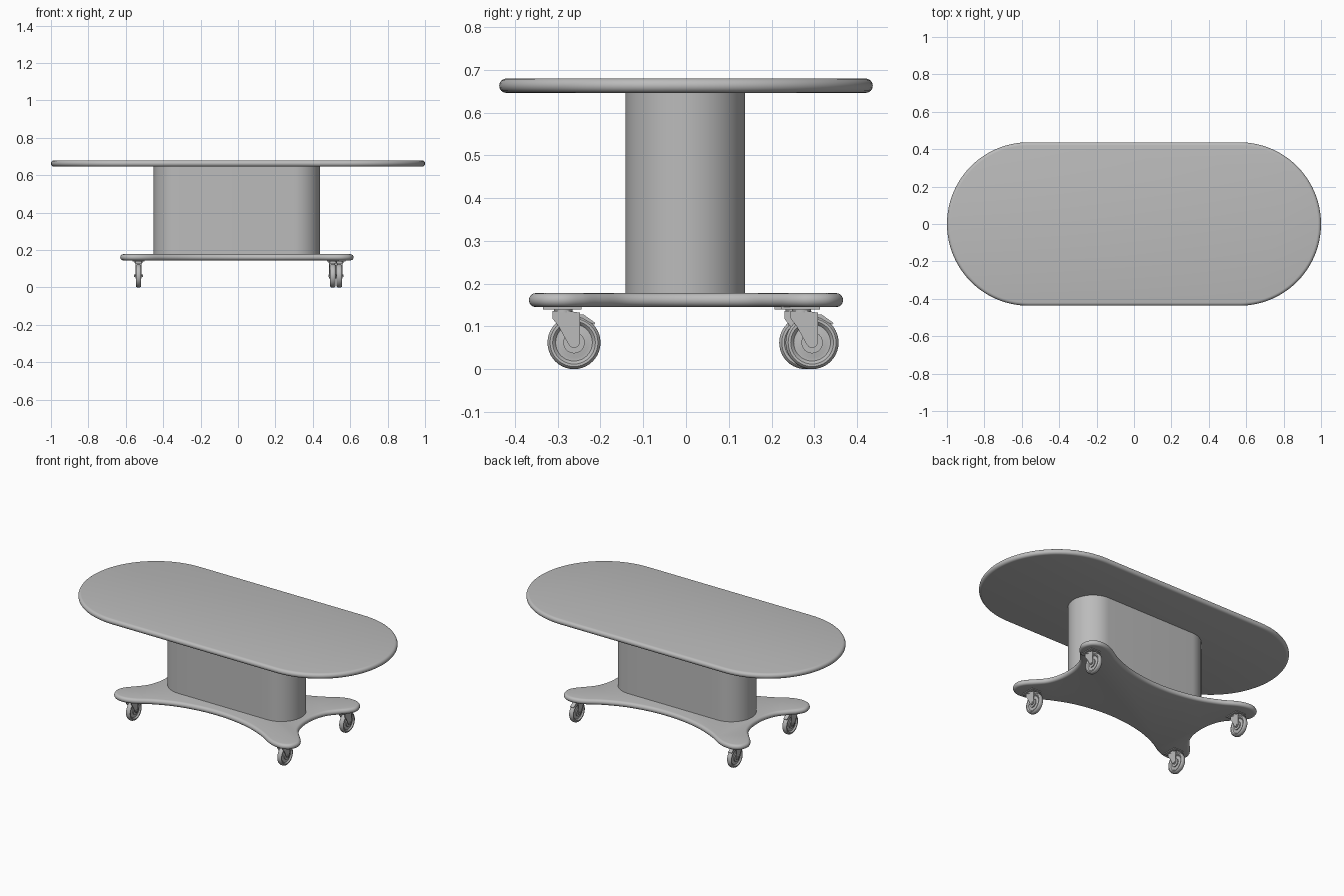
import bpy, bmesh
from math import sin, cos, pi
from mathutils import Vector

cube = bpy.data.objects.get("Cube")
if cube:
    bpy.data.objects.remove(cube, do_unlink=True)

grey = bpy.data.materials.new("Plain Grey")
grey.use_nodes = True
GREY = (0.5, 0.5, 0.5, 1)
grey.diffuse_color = GREY
grey.node_tree.nodes["Principled BSDF"].inputs["Base Color"].default_value = GREY


def loft(name, rings):
    """Skin a list of equal-length point rings and cap both ends."""
    bm = bmesh.new()
    loops = [[bm.verts.new(p) for p in ring] for ring in rings]
    n = len(loops[0])
    for a, b in zip(loops, loops[1:]):
        for i in range(n):
            j = (i + 1) % n
            bm.faces.new((a[i], a[j], b[j], b[i]))
    bm.faces.new(loops[0])
    bm.faces.new(loops[-1])
    bmesh.ops.recalc_face_normals(bm, faces=bm.faces)
    mesh = bpy.data.meshes.new(name)
    bm.to_mesh(mesh)
    bm.free()
    mesh.materials.append(grey)
    obj = bpy.data.objects.new(name, mesh)
    bpy.context.collection.objects.link(obj)
    bpy.ops.object.select_all(action='DESELECT')
    obj.select_set(True)
    bpy.context.view_layer.objects.active = obj
    bpy.ops.object.shade_smooth_by_angle(angle=0.6)
    return obj


def stadium(half_len, r, seg=32):
    """Counter-clockwise outline: two half circles joined by straight sides."""
    pts = []
    for cx, start in ((half_len - r, -pi / 2), (r - half_len, pi / 2)):
        for i in range(seg + 1):
            a = start + pi * i / seg
            pts.append(Vector((cx + r * cos(a), r * sin(a))))
    return pts


def smooth_loop(pts, steps=6):
    """Closed Catmull-Rom curve through the points."""
    out, n = [], len(pts)
    for i in range(n):
        p0, p1, p2, p3 = (pts[(i + k) % n] for k in (-1, 0, 1, 2))
        for s in range(steps):
            t = s / steps
            out.append(0.5 * (2 * p1 + (p2 - p0) * t
                              + (2 * p0 - 5 * p1 + 4 * p2 - p3) * t * t
                              + (3 * p1 - p0 - 3 * p2 + p3) * t ** 3))
    return out


def bullnose_slab(name, outline, z0, z1, steps=8):
    """Flat board whose rim is a half-round."""
    n, r, zc = len(outline), (z1 - z0) / 2, (z0 + z1) / 2
    normals = []
    for i in range(n):
        t = (outline[(i + 1) % n] - outline[i - 1]).normalized()
        normals.append(Vector((t.y, -t.x)))
    rings = []
    for k in range(steps + 1):
        a = -pi / 2 + pi * k / steps
        rings.append([(*(p - m * r * (1 - cos(a))), zc + r * sin(a))
                      for p, m in zip(outline, normals)])
    return loft(name, rings)


def extrude_x(name, profile, x0, x1):
    return loft(name, [[(x, y, z) for y, z in profile] for x in (x0, x1)])


def lathe_x(name, profile, zc, seg=40):
    return loft(name, [[(x, r * cos(2 * pi * i / seg), zc + r * sin(2 * pi * i / seg))
                        for i in range(seg)] for x, r in profile])


def post(name, yc, r, z0, z1, seg=24):
    return loft(name, [[(r * cos(2 * pi * i / seg), yc + r * sin(2 * pi * i / seg), z)
                        for i in range(seg)] for z in (z0, z1)])


# Table top
bullnose_slab("table_top", stadium(1.0, 0.437, 48), 0.646, 0.68)

# Column
column_outline = stadium(0.445, 0.14)
column = loft("column", [[(p.x, p.y, z) for p in column_outline] for z in (0.17, 0.655)])
column.location = (-0.006, -0.002, 0)

# Base board: one quarter outline mirrored into four lobes
quarter = [(0.495, 0.07), (0.52, 0.14), (0.565, 0.195), (0.605, 0.24), (0.624, 0.285),
           (0.61, 0.335), (0.57, 0.363), (0.52, 0.366), (0.46, 0.347),
           (0.37, 0.295), (0.25, 0.247), (0.12, 0.22)]
half = [(0.488, 0)] + quarter + [(0, 0.212)] + [(-x, y) for x, y in reversed(quarter)]
full = [Vector(p) for p in half] + [Vector((-x, -y)) for x, y in half]
base = bullnose_slab("base_board", smooth_loop(full), 0.145, 0.178)
base.location.x = -0.006

# Caster parts, with the axle at y = 0
AXLE = 0.062
fork = [(-0.05, 0.136), (-0.05, 0.118), (-0.036, 0.1), (-0.014, 0.06), (-0.008, 0.052),
        (0, 0.049), (0.008, 0.052), (0.014, 0.06), (0.014, 0.13), (-0.012, 0.136)]
bracket = [(-0.05, 0.136), (-0.05, 0.128), (0.014, 0.128), (0.014, 0.132), (-0.012, 0.136)]
lever = [(0.0, 0.128), (0.022, 0.128), (0.036, 0.118), (0.05, 0.108), (0.047, 0.104),
         (0.032, 0.112), (0.018, 0.12), (0.0, 0.122)]
side = [(0.009, 0.03), (0.007, 0.036), (0.007, 0.043), (0.012, 0.047),
        (0.0145, 0.05), (0.0145, 0.056), (0.011, 0.06), (0.005, 0.062)]
wheel = [(-x, r) for x, r in side] + [(x, r) for x, r in reversed(side)]
plate = [(-0.073, 0.146), (-0.073, 0.14), (0.018, 0.14), (0.018, 0.146)]

parts = [
    lathe_x("caster_wheel", wheel, AXLE),
    lathe_x("caster_hub", [(-0.0145, 0.02), (-0.0145, 0.025), (0.0145, 0.025), (0.0145, 0.02)], AXLE),
    lathe_x("caster_axle", [(-0.023, 0.007), (0.023, 0.007)], AXLE, 16),
    extrude_x("caster_fork_left", fork, 0.016, 0.02),
    extrude_x("caster_fork_right", fork, -0.02, -0.016),
    extrude_x("caster_fork_bridge", bracket, -0.02, 0.02),
    extrude_x("caster_mount_plate", plate, -0.032, 0.032),
    extrude_x("caster_brake_lever", lever, -0.012, 0.012),
    post("caster_swivel", -0.025, 0.022, 0.132, 0.143),
]

# Place the four casters, sharing the part meshes
spots = {"front_left": (0.507, -0.262), "front_right": (-0.532, -0.262),
         "back_left": (0.542, 0.295), "back_right": (-0.532, 0.28)}
for k, (label, (x, y)) in enumerate(spots.items()):
    for part in parts:
        obj = part
        if k:
            obj = part.copy()
            bpy.context.collection.objects.link(obj)
            obj.name = part.name.replace("front_left", label)
        else:
            obj.name = label + "_" + part.name
        obj.location = (x, y, 0)
